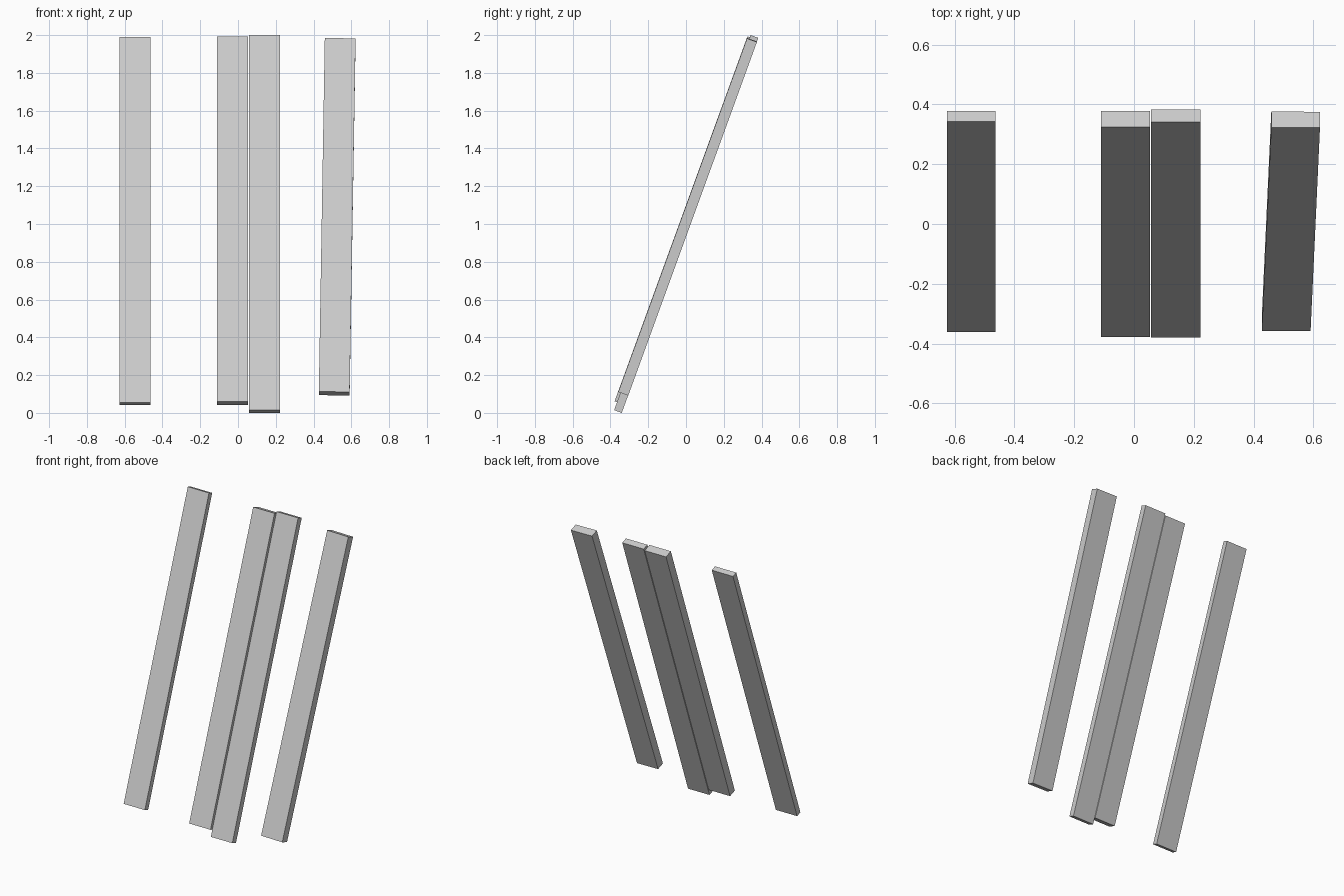
import bpy, bmesh, math
from mathutils import Matrix, Vector

if "Cube" in bpy.data.objects:
    bpy.data.objects.remove(bpy.data.objects["Cube"])

LEAN = Matrix.Rotation(math.radians(-20), 4, 'X')  # planks lean back


def plank(name, x, y, z, width, thick, length, twist=0.0):
    """Leaning board; (x, y, z) is the middle of its lower front edge."""
    bm = bmesh.new()
    bmesh.ops.create_cube(bm, size=1)
    place = (Matrix.Translation((x, y, z)) @ LEAN
             @ Matrix.Rotation(twist, 4, 'Y'))
    for v in bm.verts:
        v.co = place @ Vector((v.co.x * width,
                               (v.co.y + 0.5) * thick,
                               (v.co.z + 0.5) * length))
    mesh = bpy.data.meshes.new(name)
    bm.to_mesh(mesh)
    bm.free()
    obj = bpy.data.objects.new(name, mesh)
    bpy.context.collection.objects.link(obj)
    return obj


# Four loose boards, the last one slightly crooked
plank("plank_left", -0.545, -0.3615, 0.054, 0.163, 0.038, 2.06)
plank("plank_middle_left", -0.029, -0.378, 0.0615, 0.164, 0.056, 2.056)
plank("plank_middle_right", 0.14, -0.3805, 0.0146, 0.165, 0.043, 2.113)
plank("plank_right", 0.5095, -0.358, 0.112, 0.163, 0.056, 1.992, 0.0158)
